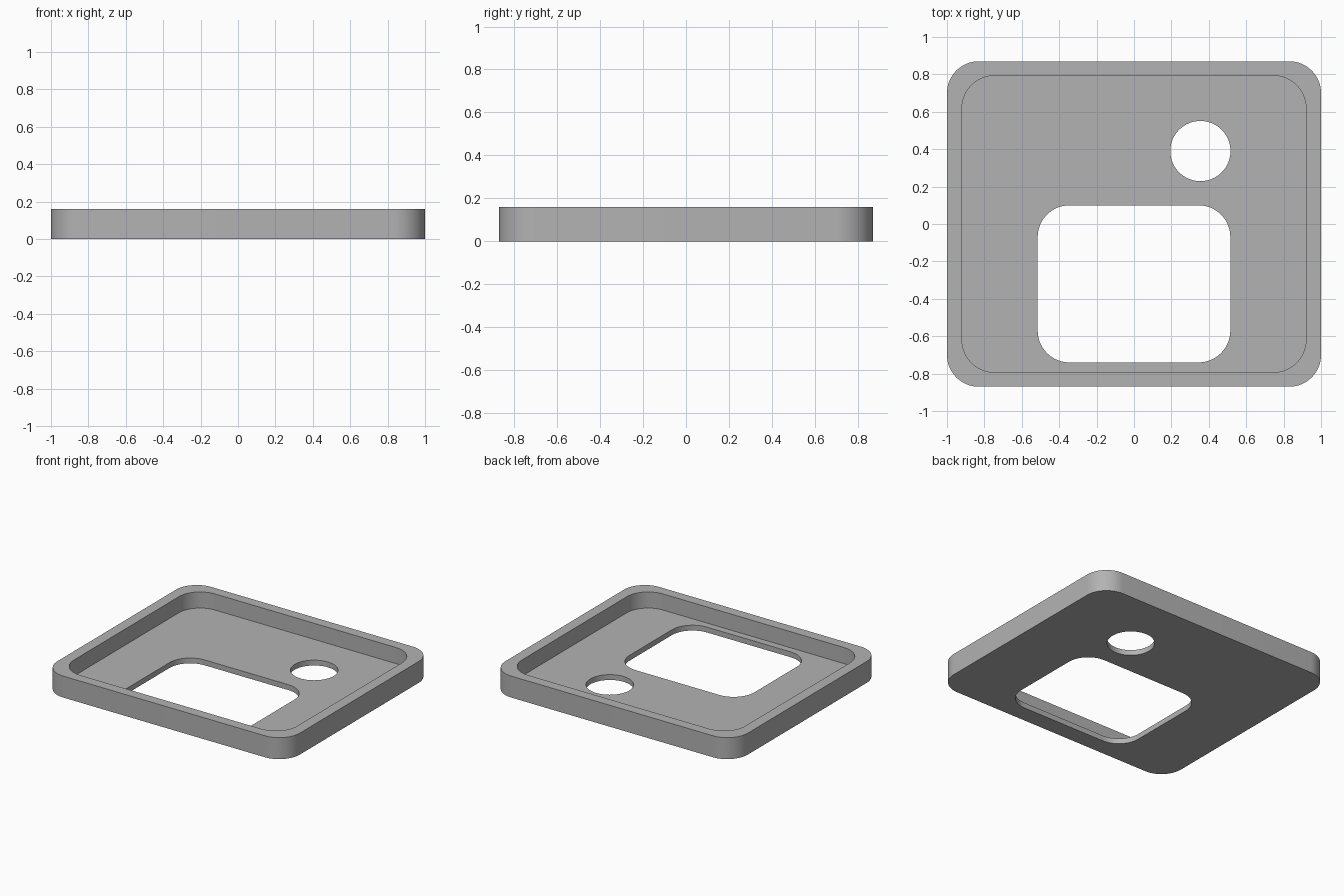
import bpy, bmesh, math

if "Cube" in bpy.data.objects:
    bpy.data.objects.remove(bpy.data.objects["Cube"])

grey = bpy.data.materials.new("light grey")
grey.diffuse_color = (0.45, 0.45, 0.45, 1)
grey.use_nodes = True
grey.node_tree.nodes["Principled BSDF"].inputs["Base Color"].default_value = grey.diffuse_color


def rounded_prism(name, x0, x1, y0, y1, r, z0, z1, steps=16):
    """Vertical prism with a rounded-rectangle outline."""
    bm = bmesh.new()
    corners = [(x1 - r, y1 - r), (x0 + r, y1 - r), (x0 + r, y0 + r), (x1 - r, y0 + r)]
    ring = []
    for q, (cx, cy) in enumerate(corners):
        for i in range(steps + 1):
            a = (q + i / steps) * math.pi / 2
            ring.append(bm.verts.new((cx + r * math.cos(a), cy + r * math.sin(a), z0)))
    bmesh.ops.remove_doubles(bm, verts=ring, dist=1e-5)
    face = bm.faces.new(list(bm.verts))
    top = bmesh.ops.extrude_face_region(bm, geom=[face])["geom"]
    bmesh.ops.translate(bm, vec=(0, 0, z1 - z0),
                        verts=[g for g in top if isinstance(g, bmesh.types.BMVert)])
    bmesh.ops.recalc_face_normals(bm, faces=bm.faces)
    mesh = bpy.data.meshes.new(name)
    bm.to_mesh(mesh)
    bm.free()
    mesh.materials.append(grey)
    obj = bpy.data.objects.new(name, mesh)
    bpy.context.collection.objects.link(obj)
    return obj


# Outer body
tray = rounded_prism("tray", -1, 1, -0.87, 0.87, 0.17, 0, 0.16)

# Shallow recess, rounded window and round hole
cutters = [
    rounded_prism("recess_cutter", -0.92, 0.92, -0.793, 0.793, 0.175, 0.04, 0.3),
    rounded_prism("window_cutter", -0.515, 0.515, -0.74, 0.10, 0.17, -0.1, 0.3),
    rounded_prism("hole_cutter", 0.194, 0.516, 0.229, 0.551, 0.161, -0.1, 0.3),
]
bpy.context.view_layer.objects.active = tray
for cutter in cutters:
    mod = tray.modifiers.new(cutter.name, "BOOLEAN")
    mod.operation = "DIFFERENCE"
    mod.solver = "EXACT"
    mod.object = cutter
    bpy.ops.object.modifier_apply(modifier=mod.name)
for cutter in cutters:
    bpy.data.objects.remove(cutter)

# Smooth rounded corners, crisp rims
bpy.ops.object.select_all(action="DESELECT")
tray.select_set(True)
bpy.ops.object.shade_smooth_by_angle(angle=math.radians(30))
